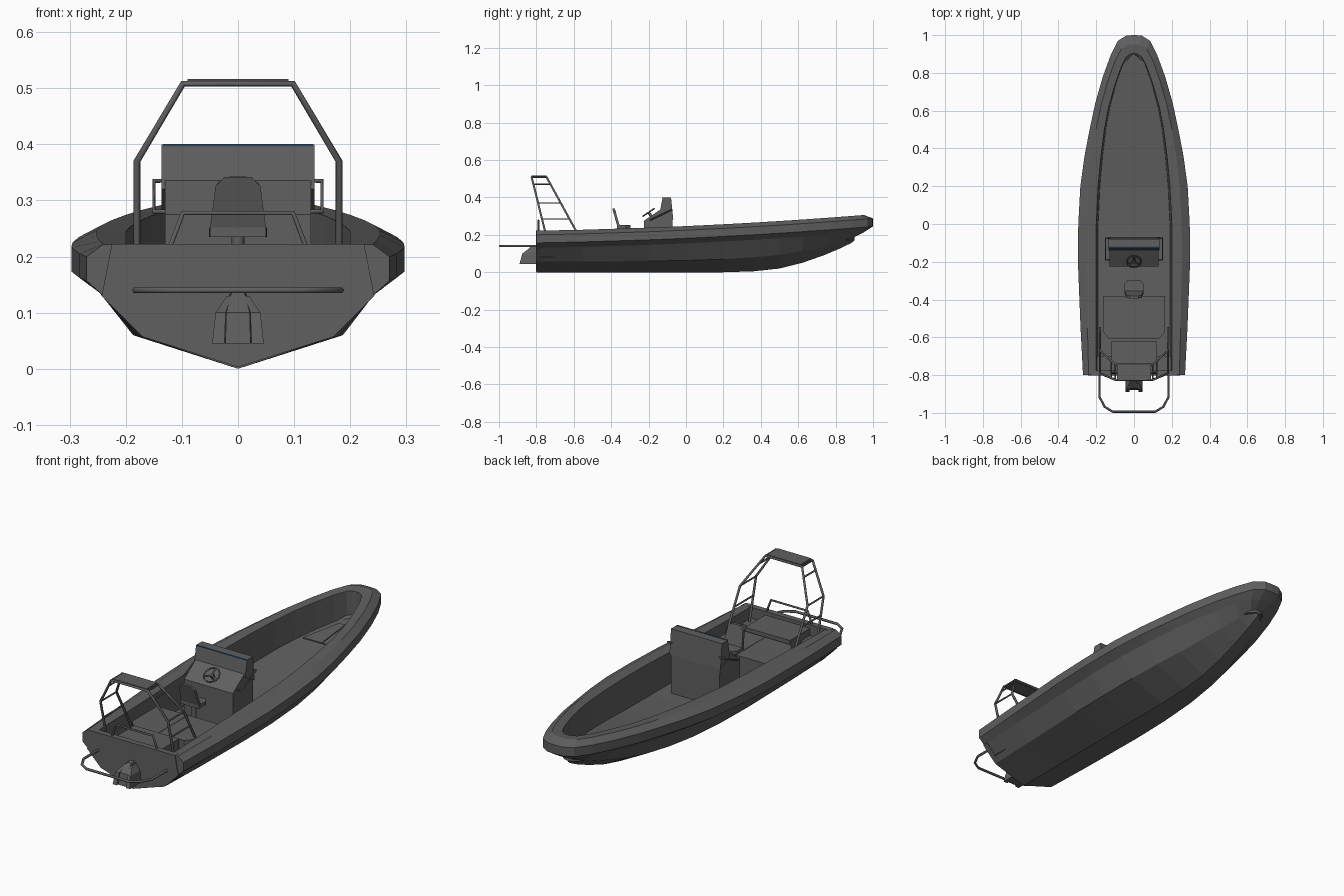
import bpy, bmesh, math
from mathutils import Vector, Matrix

if "Cube" in bpy.data.objects:
    bpy.data.objects.remove(bpy.data.objects["Cube"])


def material(name, col):
    m = bpy.data.materials.new(name)
    m.diffuse_color = (*col, 1)
    m.use_nodes = True
    m.node_tree.nodes["Principled BSDF"].inputs["Base Color"].default_value = m.diffuse_color
    return m


GREY = material("dark grey", (0.115, 0.115, 0.115))
BLUE = material("dark blue trim", (0.03, 0.07, 0.12))


def finish(name, bm, mat=GREY):
    bmesh.ops.remove_doubles(bm, verts=bm.verts, dist=1e-5)
    bmesh.ops.recalc_face_normals(bm, faces=bm.faces)
    me = bpy.data.meshes.new(name)
    bm.to_mesh(me)
    bm.free()
    me.materials.append(mat)
    ob = bpy.data.objects.new(name, me)
    bpy.context.collection.objects.link(ob)
    return ob


def loft(name, rings, mat=GREY, caps=(True, True)):
    """Skin closed rings of 3D points."""
    bm = bmesh.new()
    vs = [[bm.verts.new(p) for p in r] for r in rings]
    n = len(rings[0])
    for a, b in zip(vs, vs[1:]):
        for i in range(n):
            j = (i + 1) % n
            bm.faces.new((a[i], a[j], b[j], b[i]))
    if caps[0]:
        bm.faces.new(vs[0])
    if caps[1]:
        bm.faces.new(vs[-1])
    return finish(name, bm, mat)


def box(name, x, y0, y1, z0, z1, mat=GREY):
    r = [(-x, y0), (x, y0), (x, y1), (-x, y1)]
    return loft(name, [[(a, b, z) for a, b in r] for z in (z0, z1)], mat)


def side_prism(name, profile, x0, x1):
    return loft(name, [[(x, y, z) for y, z in profile] for x in (x0, x1)])


def pipe(name, pts, r=0.005, cyclic=False):
    cu = bpy.data.curves.new(name, 'CURVE')
    cu.dimensions = '3D'
    cu.bevel_depth = r
    cu.bevel_resolution = 1
    cu.use_fill_caps = True
    sp = cu.splines.new('POLY')
    sp.points.add(len(pts) - 1)
    for p, q in zip(sp.points, pts):
        p.co = (*q, 1)
    sp.use_cyclic_u = cyclic
    tmp = bpy.data.objects.new(name + "_path", cu)
    bpy.context.collection.objects.link(tmp)
    bpy.context.view_layer.update()
    me = bpy.data.meshes.new_from_object(tmp.evaluated_get(bpy.context.evaluated_depsgraph_get()))
    bpy.data.objects.remove(tmp)
    me.materials.clear()
    me.materials.append(GREY)
    ob = bpy.data.objects.new(name, me)
    bpy.context.collection.objects.link(ob)
    return ob


def mirrored(pts):
    return pts + [(-x, y, z) for x, y, z in reversed(pts)]


# Hull: stations of outer x,y / inner x,y / chine x,z / keel z
STATIONS = [
    (.27, -.8, .2, -.8, .17, .057, 0), (.283, -.55, .2, -.55, .178, .057, 0),
    (.297, -.2, .2, -.2, .187, .06, 0), (.295, 0, .2, 0, .186, .063, 0),
    (.284, .2, .19, .2, .178, .07, 0), (.262, .36, .175, .36, .162, .08, .005),
    (.235, .5, .157, .5, .14, .093, .02), (.205, .64, .134, .62, .115, .112, .05),
    (.165, .78, .1, .74, .085, .138, .092), (.125, .89, .068, .83, .058, .16, .13),
    (.085, .97, .04, .885, .03, .18, .157), (.04, .998, .018, .9, .012, .188, .17),
    (0, 1, 0, .902, 0, .19, .174)]


def top_z(y):
    t = (y + .8) / 1.8
    return .222 + .03 * t + .058 * t * t


def floor_z(y):
    return .095 + .08 * max(0, y - .1) / .8


rings = []
for ow, oy, iw, iy, cw, cz, kz in STATIONS:
    mw, my = (ow + iw) / 2 + .005 * (ow > 0), (oy + iy) / 2
    half = [(cw, iy, cz), (mw, my, top_z(my) - .092), (ow, oy, top_z(oy) - .065),
            (ow, oy, top_z(oy) - .022), (mw, my, top_z(my)), (iw, iy, top_z(iy) - .002),
            (iw * .95, iy, floor_z(iy))]
    rings.append([(0, iy, kz)] + half + [(0, iy, floor_z(iy))]
                 + [(-x, y, z) for x, y, z in reversed(half)])
loft("hull", rings, caps=(True, False))

# Transom board
sec = [(0, .003), (.17, .057), (.243, .13), (.225, .222), (-.225, .222), (-.243, .13), (-.17, .057)]
loft("transom", [[(x, y, z) for x, z in sec] for y in (-.803, -.775)])

# Bow hatch on the floor, in two leaves
for s, side in ((1, "right"), (-1, "left")):
    plan = [(s * .002, .64), (s * .1, .64), (s * .035, .82), (s * .002, .82)]
    loft("bow_hatch_" + side, [[(x, y, floor_z(y) + dz) for x, y in plan] for dz in (-.004, .005)])

# Engine box and stern locker
for s, side in ((1, "right"), (-1, "left")):
    plan = [(s * .001, -.38), (s * .165, -.38), (s * .165, -.57), (s * .135, -.605), (s * .001, -.605)]
    loft("engine_box_" + side, [[(x, y, z) for x, y in plan] for z in (.08, .195)])
box("stern_locker", .12, -.78, -.62, .08, .205)
box("stern_deck", .195, -.78, -.7, .08, .17)

# Console with raised screen
side_prism("console", [(-.07, .08), (-.072, .3), (-.13, .34), (-.225, .275), (-.225, .08)], -.13, .13)
side_prism("console_screen", [(-.068, .28), (-.08, .4), (-.125, .4), (-.14, .32)], -.136, .136)
box("screen_trim", .134, -.127, -.12, .396, .401, BLUE)
for s, side in ((1, "right"), (-1, "left")):
    pipe("console_grab_rail_" + side, [(s * .125, -.075, .335), (s * .15, -.075, .335),
                                       (s * .15, -.19, .28), (s * .125, -.19, .28)], .004)

# Steering wheel
tilt = Matrix.Translation((0, -.2, .32)) @ Matrix.Rotation(math.radians(34), 4, 'X')


def on_wheel(r, a, h=0):
    return tuple(tilt @ Vector((r * math.cos(a), r * math.sin(a), h)))


pipe("steering_wheel_rim", [on_wheel(.037, i * math.tau / 14) for i in range(14)], .004, True)
for i in range(3):
    pipe("steering_wheel_spoke_%d" % (i + 1),
         [on_wheel(0, 0), on_wheel(.037, math.radians(90 + 120 * i))], .004)
pipe("steering_column", [on_wheel(0, 0, .003), on_wheel(0, 0, -.05)], .009)

# Helm seat
back = [(.05, .25), (.04, .325), (.024, .342), (-.024, .342), (-.04, .325), (-.05, .25)]
loft("seat_back", [[(x, -.355 - (z - .25) * .28 + d, z) for x, z in back] for d in (0, -.014)])
loft("seat_cushion", [[(x, y, z) for x, y in
     [(.05, -.37), (.052, -.32), (.035, -.298), (-.035, -.298), (-.052, -.32), (-.05, -.37)]]
     for z in (.235, .252)])
pipe("seat_post", [(0, -.335, .08), (0, -.335, .24)], .012)
box("seat_foot", .03, -.365, -.305, .085, .103)


# Radar arch: two hoops joined by side rungs
def arch_point(s, z, front):
    x = .18 if z <= .37 else .18 - .082 * (z - .37) / .138
    t = (z - .225) / .283
    y = -.59 - .155 * t if front else -.755 - .07 * t
    return (s * x, y, z)


for front, label in ((True, "front"), (False, "rear")):
    pipe("arch_hoop_" + label, mirrored([arch_point(1, z, front) for z in (.15, .37, .508)]), .006)
for s, side in ((1, "right"), (-1, "left")):
    for i, z in enumerate((.285, .37, .47, .508)):
        pipe("arch_rung_%s_%d" % (side, i + 1),
             [arch_point(s, z, True), arch_point(s, z, False)], .004)
box("arch_top_plate", .09, -.825, -.745, .505, .516)

# Rail on the transom
pipe("transom_rail", mirrored([(.122, -.788, .215), (.098, -.788, .278)]), .005)

# Stern guard frame
pipe("stern_guard", mirrored([(.183, -.79, .14), (.183, -.915, .14),
                              (.155, -.968, .14), (.112, -.994, .14)]), .006)

# Stern drive: centre housing and two flared fins
loft("drive_housing", [[(-x, -.79, z), (x, -.79, z), (x * .8, y, z), (-x * .8, y, z)]
     for x, y, z in ((.028, -.88, .045), (.026, -.87, .1), (.014, -.83, .137))])
for s, side in ((1, "right"), (-1, "left")):
    loft("drive_fin_" + side, [[(s * a, -.79, z), (s * b, -.79, z), (s * b, y, z), (s * a, y, z)]
         for a, b, y, z in ((.024, .046, -.89, .045), (.022, .04, -.875, .1), (.012, .02, -.835, .13))])
